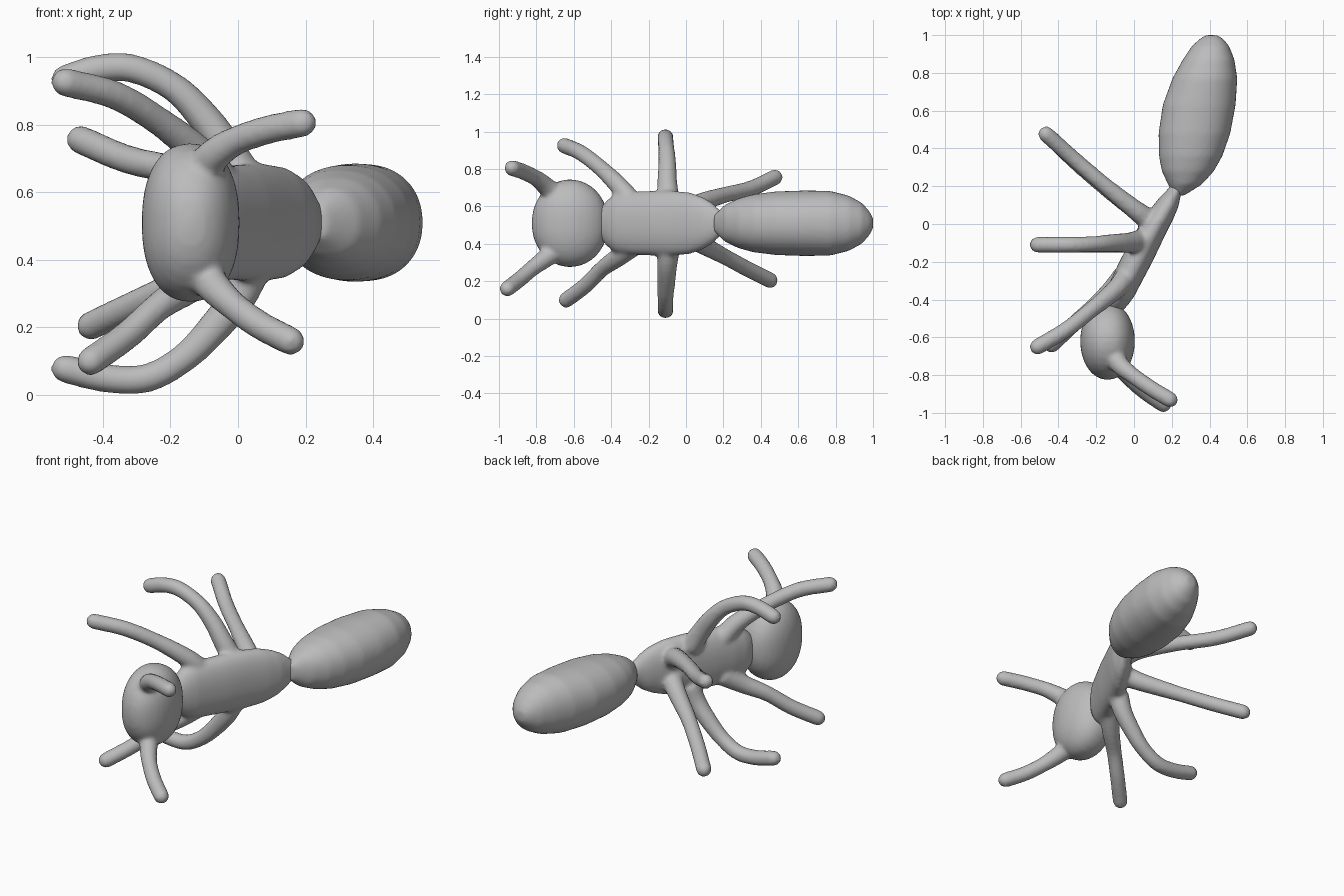
import bpy, bmesh, math
from mathutils import Vector

if "Cube" in bpy.data.objects:
    bpy.data.objects.remove(bpy.data.objects["Cube"], do_unlink=True)

MID_Z = 0.51   # height of the body axis

grey = bpy.data.materials.new("clay_grey")
grey.use_nodes = True
grey.diffuse_color = (0.5, 0.5, 0.5, 1)
grey.node_tree.nodes["Principled BSDF"].inputs["Base Color"].default_value = (0.5, 0.5, 0.5, 1)


def loft(bm, rings, sides, power=2.0):
    """Closed skin through rings of (centre, first half-axis, second half-axis)."""
    loops = []
    for centre, u, v in rings:
        loop = []
        for i in range(sides):
            a = 2 * math.pi * i / sides
            c, s = math.cos(a), math.sin(a)
            cu = math.copysign(abs(c) ** (2 / power), c)
            sv = math.copysign(abs(s) ** (2 / power), s)
            loop.append(bm.verts.new(centre + u * cu + v * sv))
        loops.append(loop)
    for a, b in zip(loops, loops[1:]):
        for i in range(sides):
            j = (i + 1) % sides
            bm.faces.new((a[i], a[j], b[j], b[i]))
    bm.faces.new(loops[0][::-1])
    bm.faces.new(loops[-1])


def body(bm, stations, power=2.15):
    """Body segment from stations of (y, x, half-width, half-height)."""
    rings = [(Vector((x, y, MID_Z)), Vector((w, 0, 0)), Vector((0, 0, h)))
             for y, x, w, h in stations]
    loft(bm, rings, 40, power)


def limb(bm, points, base=0.06, tip=0.043):
    """Round-ended tapering tube through the points, base first."""
    p = [Vector(q) for q in points]
    p = [2 * p[0] - p[1]] + p + [2 * p[-1] - p[-2]]
    path = []
    for a, b, c, d in zip(p, p[1:], p[2:], p[3:]):
        for k in range(6):
            t = k / 6
            path.append(0.5 * (2 * b + (c - a) * t + (2 * a - 5 * b + 4 * c - d) * t * t
                               + (3 * b - a - 3 * c + d) * t ** 3))
    path.append(p[-2])
    n = len(path)
    items = []
    for i, q in enumerate(path):
        tangent = (path[min(i + 1, n - 1)] - path[max(i - 1, 0)]).normalized()
        r = tip + (base - tip) * max(0, 1 - 2 * i / n)
        items.append((q, tangent, r))
    end, tangent, _ = items[-1]
    for a in (25, 50, 70, 86):
        a = math.radians(a)
        items.append((end + tangent * tip * math.sin(a), tangent, tip * math.cos(a)))
    rings, u = [], Vector((0.3, 0.2, 1))
    for q, tangent, r in items:
        u = (u - tangent * u.dot(tangent)).normalized()
        rings.append((q, u * r, tangent.cross(u) * r))
    loft(bm, rings, 14)


def finish(bm, name):
    """Fuse the shapes into one softly blended skin."""
    bmesh.ops.recalc_face_normals(bm, faces=bm.faces)
    mesh = bpy.data.meshes.new(name)
    bm.to_mesh(mesh)
    bm.free()
    mesh.materials.append(grey)
    obj = bpy.data.objects.new(name, mesh)
    bpy.context.collection.objects.link(obj)
    fuse = obj.modifiers.new("Fuse", 'REMESH')
    fuse.mode = 'VOXEL'
    fuse.voxel_size = 0.012
    fuse.use_smooth_shade = True
    soften = obj.modifiers.new("Soften", 'SMOOTH')
    soften.factor = 0.5
    soften.iterations = 6
    mesh.polygons.foreach_set("use_smooth", [True] * len(mesh.polygons))


# Head with two feelers
bm = bmesh.new()
head = []
for k in range(15):
    a = math.pi * (0.03 + 0.94 * k / 14)
    s = math.sin(a) ** 0.95
    head.append((-0.62 - 0.205 * math.cos(a), -0.14, 0.145 * s, 0.235 * s))
body(bm, head, 2.3)
limb(bm, [(-0.12, -0.66, 0.63), (-0.08, -0.74, 0.70), (-0.01, -0.80, 0.75),
          (0.09, -0.87, 0.785), (0.19, -0.93, 0.805)])
limb(bm, [(-0.12, -0.66, 0.39), (-0.08, -0.74, 0.33), (-0.02, -0.82, 0.27),
          (0.06, -0.89, 0.21), (0.155, -0.955, 0.16)])
finish(bm, "head_with_feelers")

# Thorax with three pairs of legs
bm = bmesh.new()
body(bm, [(-0.46, -0.105, 0.045, 0.08), (-0.42, -0.09, 0.065, 0.125),
          (-0.38, -0.075, 0.078, 0.155), (-0.30, -0.04, 0.085, 0.168),
          (-0.20, 0.01, 0.088, 0.173), (-0.08, 0.07, 0.085, 0.175),
          (0.02, 0.125, 0.08, 0.165), (0.09, 0.165, 0.07, 0.14),
          (0.14, 0.19, 0.055, 0.11), (0.18, 0.215, 0.04, 0.07),
          (0.22, 0.235, 0.03, 0.04)])
legs = [
    # front pair
    [(-0.04, -0.28, 0.61), (-0.10, -0.35, 0.70), (-0.22, -0.45, 0.80),
     (-0.36, -0.56, 0.885), (-0.51, -0.65, 0.925)],
    [(-0.05, -0.27, 0.40), (-0.13, -0.36, 0.33), (-0.23, -0.45, 0.265),
     (-0.33, -0.54, 0.175), (-0.435, -0.64, 0.10)],
    # middle pair
    [(0.03, -0.09, 0.62), (-0.03, -0.10, 0.72), (-0.10, -0.10, 0.82), (-0.19, -0.105, 0.91),
     (-0.31, -0.11, 0.965), (-0.41, -0.11, 0.965), (-0.51, -0.11, 0.935)],
    [(0.04, -0.09, 0.38), (0.0, -0.10, 0.29), (-0.07, -0.105, 0.20), (-0.16, -0.11, 0.11),
     (-0.27, -0.11, 0.05), (-0.39, -0.11, 0.05), (-0.51, -0.11, 0.078)],
    # back pair
    [(0.08, 0.02, 0.58), (0.0, 0.08, 0.62), (-0.15, 0.20, 0.66),
     (-0.32, 0.345, 0.695), (-0.465, 0.475, 0.755)],
    [(0.08, 0.02, 0.44), (0.0, 0.08, 0.40), (-0.16, 0.20, 0.335),
     (-0.31, 0.33, 0.265), (-0.435, 0.45, 0.205)],
]
for leg in legs:
    limb(bm, leg)
finish(bm, "thorax_with_legs")

# Abdomen
bm = bmesh.new()
body(bm, [(0.15, 0.24, 0.025, 0.045), (0.21, 0.27, 0.09, 0.10), (0.28, 0.285, 0.138, 0.133),
          (0.36, 0.30, 0.168, 0.155), (0.48, 0.32, 0.19, 0.17), (0.63, 0.345, 0.193, 0.175),
          (0.77, 0.375, 0.172, 0.173), (0.87, 0.395, 0.137, 0.148), (0.94, 0.405, 0.10, 0.11),
          (0.98, 0.41, 0.062, 0.065), (1.0, 0.41, 0.03, 0.03)])
finish(bm, "abdomen")
